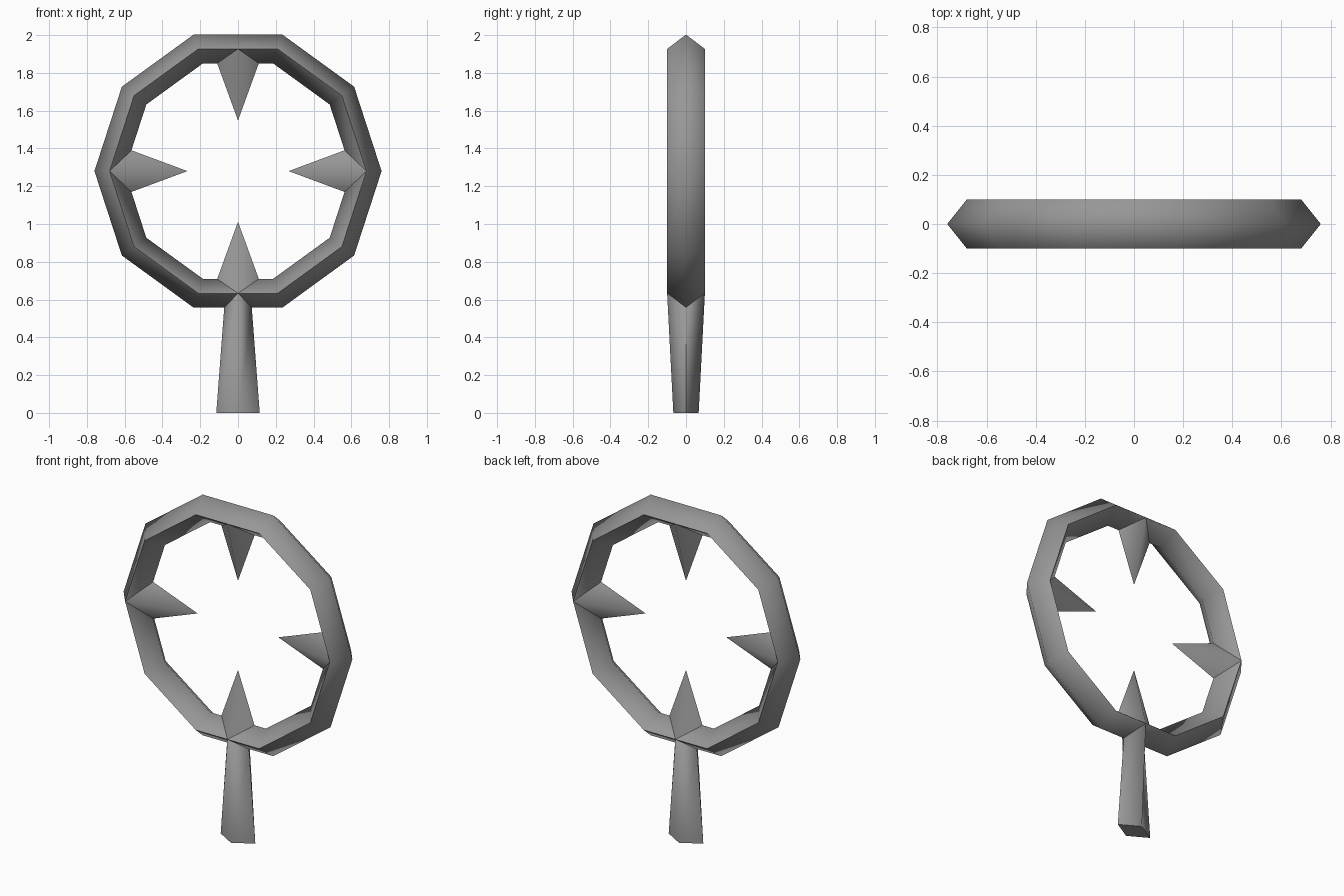
import bpy, math
from mathutils import Vector

if "Cube" in bpy.data.objects:
    bpy.data.objects.remove(bpy.data.objects["Cube"])

CZ = 1.28            # ring centre height
R, RR, RY = 0.68, 0.08, 0.10   # ring radius, section half-width, half-depth
C18 = math.cos(math.radians(18))

metal = bpy.data.materials.new("grey metal")
metal.diffuse_color = (0.31, 0.31, 0.31, 1)
metal.use_nodes = True
metal.node_tree.nodes["Principled BSDF"].inputs["Base Color"].default_value = metal.diffuse_color


def make(name, verts, faces):
    me = bpy.data.meshes.new(name)
    me.from_pydata(verts, [], faces)
    me.materials.append(metal)
    ob = bpy.data.objects.new(name, me)
    bpy.context.collection.objects.link(ob)
    bpy.ops.object.select_all(action='DESELECT')
    ob.select_set(True)
    bpy.context.view_layer.objects.active = ob
    bpy.ops.object.mode_set(mode='EDIT')
    bpy.ops.mesh.select_all(action='SELECT')
    bpy.ops.mesh.normals_make_consistent(inside=False)
    bpy.ops.object.mode_set(mode='OBJECT')
    bpy.ops.object.shade_smooth_by_angle(angle=math.radians(90))
    return ob


# Ten-sided ring with a diamond cross-section
section = [(R + RR, 0), (R, RY), (R - RR, 0), (R, -RY)]
verts, faces = [], []
for i in range(10):
    a = math.radians(36 * i)
    verts += [(r * math.cos(a), y, CZ + r * math.sin(a)) for r, y in section]
    for j in range(4):
        k, n = (i + 1) % 10, (j + 1) % 4
        faces.append((i * 4 + j, k * 4 + j, k * 4 + n, i * 4 + n))
make("ring", verts, faces)

# Four diamond-based spikes pointing inward
for name, deg in (("right", 0), ("top", 90), ("left", 180), ("bottom", 270)):
    d = Vector((math.cos(math.radians(deg)), 0, math.sin(math.radians(deg))))
    s = Vector((-d.z, 0, d.x))
    y = Vector((0, 1, 0))
    c = Vector((0, 0, CZ))
    upright = deg % 180 == 90
    side = 0.60 * C18 if upright else 0.564
    ridge = R * C18 if upright else R
    base = [c + d * side + s * 0.11, c + d * ridge + y * RY,
            c + d * side - s * 0.11, c + d * ridge - y * RY]
    make(name + "_spike", [c + d * 0.268] + base,
         [(0, 1, 2), (0, 2, 3), (0, 3, 4), (0, 4, 1), (4, 3, 2, 1)])

# Handle with a diamond section that blends into the ring
zs, zr = CZ - (R + RR) * C18, CZ - R * C18
verts = [(0.115, 0, 0), (0, 0.067, 0), (-0.115, 0, 0), (0, -0.067, 0),
         (0.073, 0, zs), (0, RY, zr), (-0.073, 0, zs), (0, -RY, zr)]
faces = [(j, (j + 1) % 4, (j + 1) % 4 + 4, j + 4) for j in range(4)]
make("handle", verts, faces + [(3, 2, 1, 0), (4, 5, 6, 7)])
